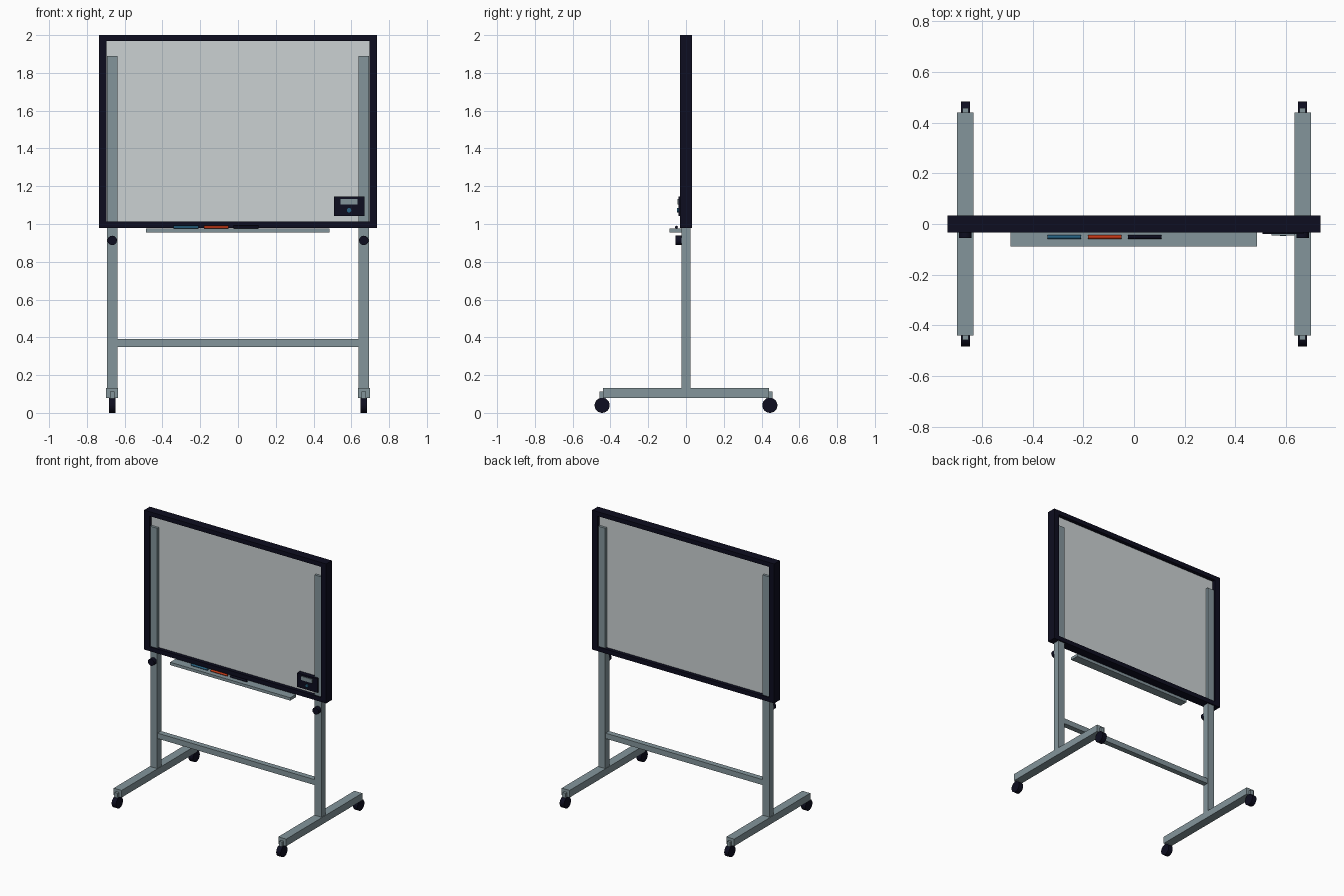
import bpy
from math import radians

cube = bpy.data.objects.get("Cube")
if cube:
    bpy.data.objects.remove(cube, do_unlink=True)


def material(name, r, g, b):
    m = bpy.data.materials.new(name)
    m.use_nodes = True
    m.diffuse_color = (r, g, b, 1)
    m.node_tree.nodes["Principled BSDF"].inputs["Base Color"].default_value = (r, g, b, 1)
    return m


NAVY = material("dark navy", 0.004, 0.004, 0.014)
STEEL = material("grey steel", 0.23, 0.30, 0.33)
BOARD = material("pale board", 0.60, 0.64, 0.65)
BLUE = material("blue", 0.02, 0.12, 0.22)
RED = material("red", 0.55, 0.04, 0.008)


def box(name, x, y, z, mat):
    """Box from (low, high) ranges along each axis."""
    spans = (x, y, z)
    bpy.ops.mesh.primitive_cube_add(size=1, location=[(a + b) / 2 for a, b in spans])
    ob = bpy.context.object
    ob.name = name
    ob.scale = [b - a for a, b in spans]
    bpy.ops.object.transform_apply(location=False, rotation=False, scale=True)
    ob.data.materials.append(mat)
    return ob


def rod(name, centre, radius, length, axis, mat, sides=24):
    """Cylinder lying along x or y."""
    turn = (0, radians(90), 0) if axis == "x" else (radians(90), 0, 0)
    bpy.ops.mesh.primitive_cylinder_add(vertices=sides, radius=radius, depth=length,
                                        location=centre, rotation=turn)
    ob = bpy.context.object
    ob.name = name
    ob.data.materials.append(mat)
    bpy.ops.object.shade_smooth_by_angle(angle=radians(40))
    return ob


# Board and its frame
W, INNER, DEPTH = 0.737, 0.695, (-0.033, 0.033)
box("board_panel", (-INNER, INNER), (-0.006, 0.006), (1.01, 1.97), BOARD)
box("frame_top", (-W, W), DEPTH, (1.968, 2.0), NAVY)
box("frame_bottom", (-W, W), DEPTH, (0.98, 1.012), NAVY)

# Left and right side: frame upright, post, foot, knob, casters
for side, s in (("left", 1), ("right", -1)):
    def span(a, b):
        return tuple(sorted((s * a, s * b)))

    box(f"frame_{side}", span(INNER, W), DEPTH, (1.012, 1.968), NAVY)
    box(f"post_{side}", span(0.637, 0.693), (-0.024, 0.024), (0.13, 1.89), STEEL)
    box(f"foot_{side}", span(0.634, 0.698), (-0.44, 0.44), (0.08, 0.132), STEEL)
    rod(f"knob_{side}", (s * 0.666, -0.038, 0.913), 0.025, 0.034, "y", NAVY)
    for end, e in (("back", 1), ("front", -1)):
        box(f"caster_fork_{end}_{side}", span(0.654, 0.678),
            tuple(sorted((e * 0.425, e * 0.458))), (0.05, 0.112), STEEL)
        rod(f"caster_wheel_{end}_{side}", (s * 0.666, e * 0.444, 0.04), 0.04, 0.036, "x", NAVY)

# Crossbar between the posts
box("crossbar", (-0.637, 0.637), (-0.02, 0.02), (0.35, 0.39), STEEL)

# Pen tray with three pens
box("pen_tray", (-0.488, 0.485), (-0.088, -0.024), (0.954, 0.975), STEEL)
for name, x, mat in (("blue_pen", -0.275, BLUE), ("red_pen", -0.115, RED), ("dark_pen", 0.043, NAVY)):
    rod(name, (x, -0.051, 0.983), 0.008, 0.132, "x", mat, 12)

# Control box with screen and button
box("control_box", (0.507, 0.67), (-0.04, -0.005), (1.042, 1.145), NAVY)
box("control_screen", (0.543, 0.633), (-0.046, -0.04), (1.104, 1.132), STEEL)
rod("control_button", (0.588, -0.043, 1.073), 0.012, 0.009, "y", BLUE, 16)
